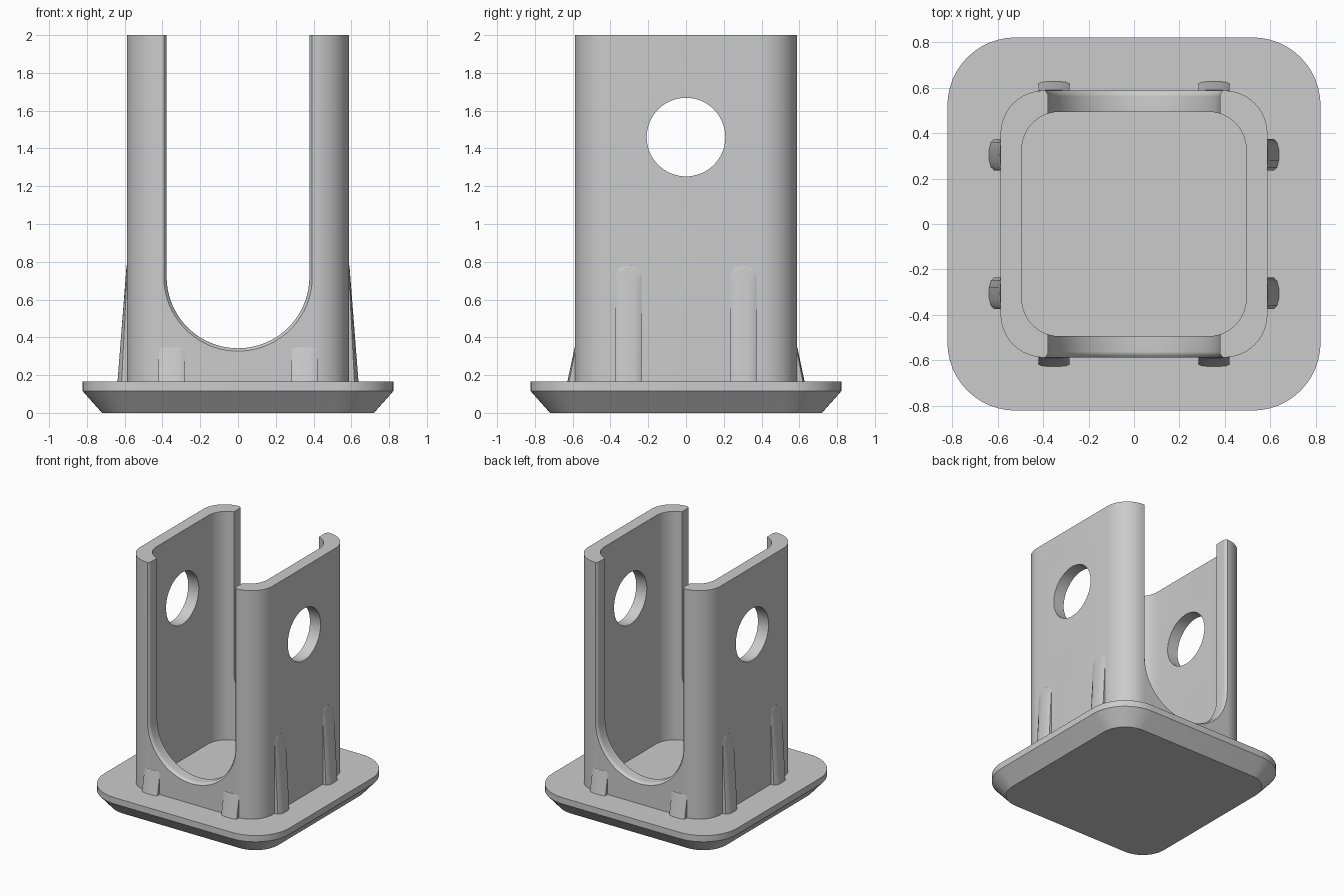
import bpy, bmesh, math
from mathutils import Vector, Matrix

cube = bpy.data.objects.get("Cube")
if cube:
    bpy.data.objects.remove(cube, do_unlink=True)

grey = bpy.data.materials.new("plain_grey")
grey.use_nodes = True
COLOUR = (0.6, 0.6, 0.6, 1)
grey.diffuse_color = COLOUR
grey.node_tree.nodes["Principled BSDF"].inputs["Base Color"].default_value = COLOUR


def loft(name, rings, closed=False):
    """Skin a row of equal point rings; cap the ends, or join last to first."""
    bm = bmesh.new()
    loops = [[bm.verts.new(p) for p in ring] for ring in rings]
    n = len(loops[0])
    pairs = list(zip(loops, loops[1:]))
    if closed:
        pairs.append((loops[-1], loops[0]))
    else:
        bm.faces.new(loops[0])
        bm.faces.new(loops[-1])
    for a, b in pairs:
        for i in range(n):
            j = (i + 1) % n
            bm.faces.new((a[i], a[j], b[j], b[i]))
    bmesh.ops.recalc_face_normals(bm, faces=bm.faces)
    mesh = bpy.data.meshes.new(name)
    bm.to_mesh(mesh)
    bm.free()
    mesh.materials.append(grey)
    obj = bpy.data.objects.new(name, mesh)
    bpy.context.collection.objects.link(obj)
    return obj


def smooth(obj):
    bpy.ops.object.select_all(action="DESELECT")
    obj.select_set(True)
    bpy.context.view_layer.objects.active = obj
    bpy.ops.object.shade_smooth_by_angle(angle=math.radians(30))


def rounded_square(half, radius, z, steps=12):
    points = []
    for corner in range(4):
        a0 = corner * math.pi / 2
        cx = math.copysign(half - radius, math.cos(a0 + math.pi / 4))
        cy = math.copysign(half - radius, math.sin(a0 + math.pi / 4))
        for i in range(steps + 1):
            a = a0 + i / steps * math.pi / 2
            points.append((cx + radius * math.cos(a), cy + radius * math.sin(a), z))
    return points


def u_shape(y, half, steps=40):
    """Upright slot outline with a half-round bottom."""
    arc = [math.pi + math.pi * i / steps for i in range(steps + 1)]
    points = [(half * math.cos(a), y, 0.72 + half * math.sin(a)) for a in arc]
    return points + [(half, y, 2.2), (-half, y, 2.2)]


def cut(obj, cutter):
    mod = obj.modifiers.new("cut", "BOOLEAN")
    mod.operation = "DIFFERENCE"
    mod.solver = "EXACT"
    mod.object = cutter
    cutter.hide_render = True
    bpy.context.view_layer.objects.active = obj
    bpy.ops.object.modifier_apply(modifier=mod.name)
    bpy.data.objects.remove(cutter, do_unlink=True)


# Flange plate with sloping underside
BASE = 0.165
smooth(loft("base_plate", [rounded_square(0.72, 0.2, 0), rounded_square(0.822, 0.3, 0.115),
                           rounded_square(0.822, 0.3, BASE)]))

# Square sleeve, open at the top
OUT, IN = 0.588, 0.494
sleeve = loft("sleeve", [rounded_square(OUT, 0.19, BASE), rounded_square(OUT, 0.19, 2),
                         rounded_square(IN, 0.165, 2), rounded_square(IN, 0.165, BASE)], closed=True)

# Front and back slots, with softened outer rims
flare = [(0.563, 0.378), (0.57, 0.379), (0.579, 0.384), (0.588, 0.393), (0.7, 0.393)]
sides = [(-y, h) for y, h in reversed(flare)] + flare
cut(sleeve, loft("slot_cutter", [u_shape(y, h) for y, h in sides]))

# Round hole through both side walls
circle = [2 * math.pi * i / 64 for i in range(64)]
cut(sleeve, loft("hole_cutter", [[(x, 0.208 * math.cos(a), 1.46 + 0.208 * math.sin(a))
                                  for a in circle] for x in (-1, 1)]))
smooth(sleeve)


def rib(name, angle, across, half, depth, top, crown, round_top):
    """Tapering rib against a wall; crown is the height of its ridge."""
    turn = Matrix.Rotation(angle, 3, "Z")
    levels = [BASE] + [top - round_top * math.cos(i * math.pi / 12) for i in range(6)] + [top]
    rings = []
    for z in levels:
        t = max(0, (z - top + round_top) / round_top)
        w = half - round_top * (1 - math.sqrt(max(0, 1 - t * t)))
        w = max(w, 0.01)
        d = OUT + depth * (top - z) / (top - BASE) + 0.002
        c = min(crown, d - OUT)
        outline = [(OUT - 0.02, -w), (d - c, -w), (d - c * 0.35, -w * 0.8), (d, -w * 0.35)]
        outline += [(x, -y) for x, y in reversed(outline)]
        rings.append([turn @ Vector((x, across + y, z)) for x, y in outline])
    smooth(loft(name, rings))


# Tall ribs on the sides, short ones on front and back
for side, angle in (("left", 0), ("back", math.pi / 2), ("right", math.pi), ("front", -math.pi / 2)):
    for n, s in ((1, -1), (2, 1)):
        if side in ("left", "right"):
            rib(f"{side}_tall_rib_{n}", angle, s * 0.305, 0.069, 0.048, 0.78, 0.022, 0.06)
        else:
            rib(f"{side}_short_rib_{n}", angle, s * 0.352, 0.068, 0.038, 0.345, 0.01, 0.022)
